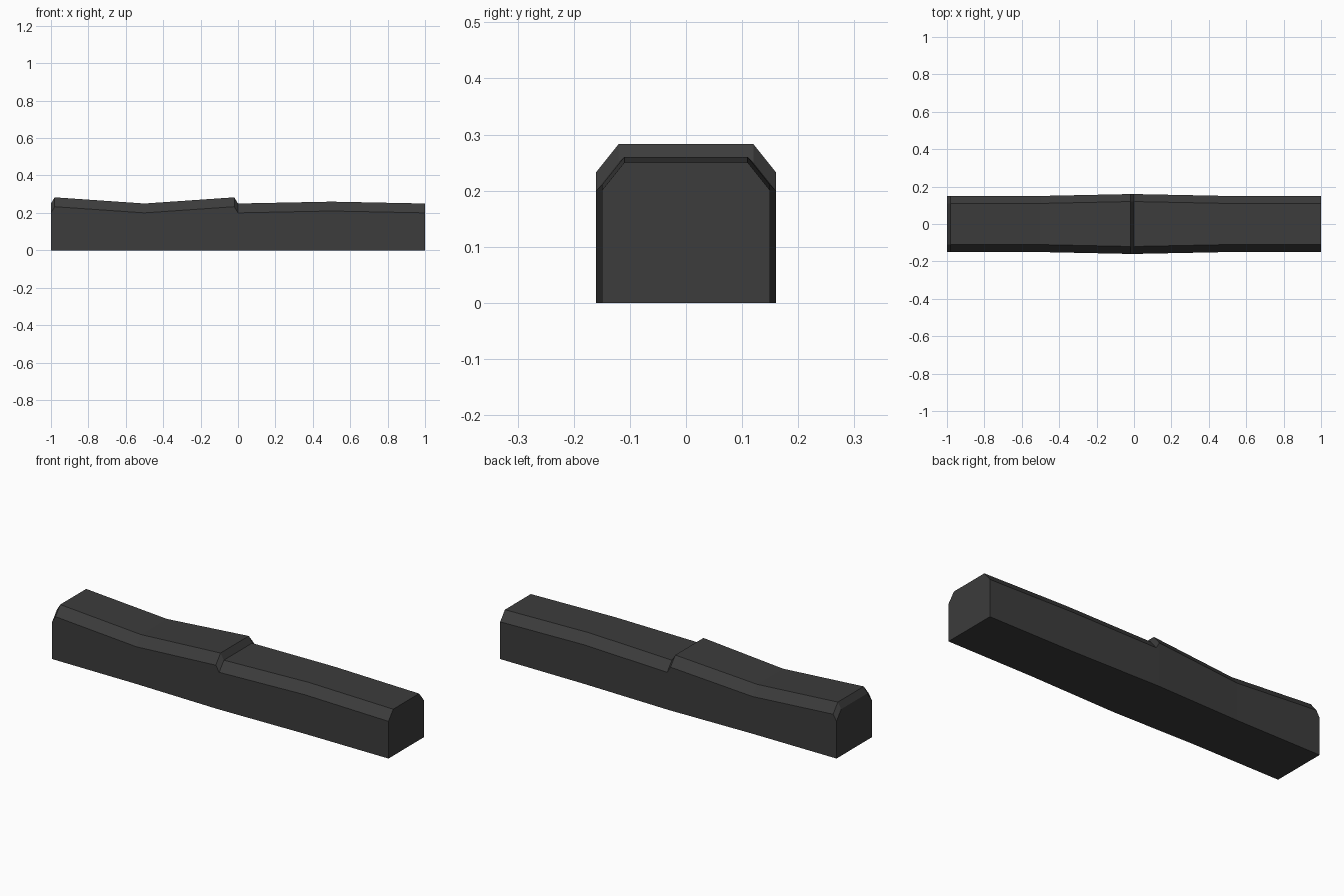
import bpy
import bmesh

cube = bpy.data.objects.get("Cube")
if cube:
    bpy.data.objects.remove(cube, do_unlink=True)

# Dark grey material
mat = bpy.data.materials.new("dark_grey")
mat.use_nodes = True
colour = (0.045, 0.045, 0.045, 1)
mat.diffuse_color = colour
shader = mat.node_tree.nodes["Principled BSDF"]
shader.inputs["Base Color"].default_value = colour
shader.inputs["Roughness"].default_value = 0.8

# Stations along the bar: x, half width, top height
stations = [
    (-1.0, 0.15, 0.25), (-0.98, 0.15, 0.283), (-0.5, 0.15, 0.25),
    (-0.02, 0.16, 0.283), (0.0, 0.16, 0.25), (0.5, 0.15, 0.26), (1.0, 0.15, 0.25),
]
CHAMFER_WIDTH, CHAMFER_DROP = 0.04, 0.05


def section(bm, x, half, top):
    """Ring of vertices: flat base, upright sides, chamfered shoulders."""
    right = [(-half, 0), (-half, top - CHAMFER_DROP), (-half + CHAMFER_WIDTH, top)]
    left = [(-y, z) for y, z in reversed(right)]
    return [bm.verts.new((x, y, z)) for y, z in right + left]


# Loft the sections and cap both ends
bm = bmesh.new()
rings = [section(bm, *s) for s in stations]
for a, b in zip(rings, rings[1:]):
    for i in range(len(a)):
        j = (i + 1) % len(a)
        bm.faces.new((a[i], a[j], b[j], b[i]))
bm.faces.new(rings[0])
bm.faces.new(rings[-1])
bmesh.ops.recalc_face_normals(bm, faces=bm.faces)

mesh = bpy.data.meshes.new("chamfered_bar")
bm.to_mesh(mesh)
bm.free()
mesh.materials.append(mat)
bar = bpy.data.objects.new("chamfered_bar", mesh)
bpy.context.collection.objects.link(bar)
